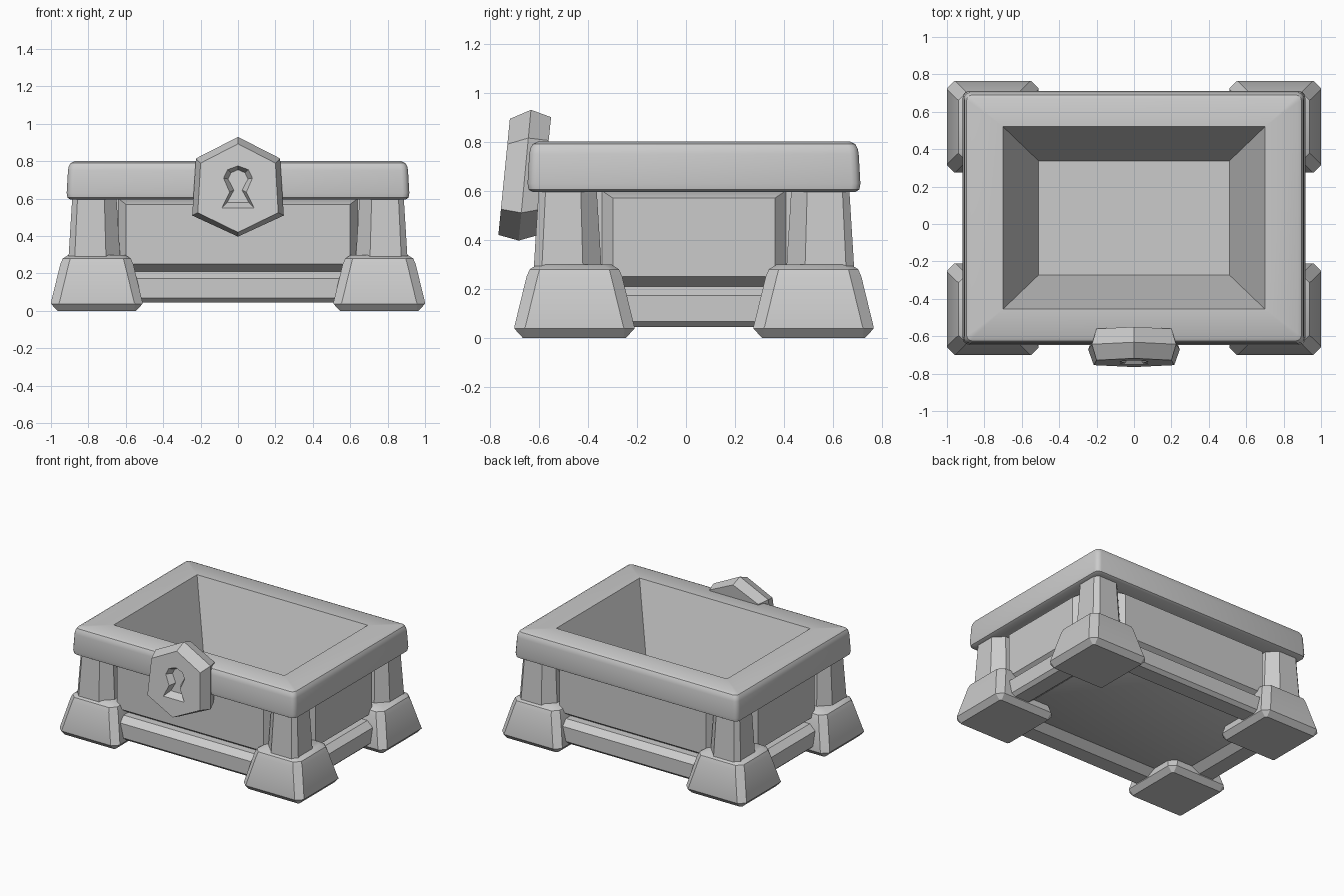
import bpy, bmesh, math

if "Cube" in bpy.data.objects:
    bpy.data.objects.remove(bpy.data.objects["Cube"])

CY = 0.0325  # centre of the chest in y (the lock sticks out in front)


def loft(name, rings, closed=False, angle=30):
    """Skin a stack of equal-length rings; cap the ends unless closed."""
    bm = bmesh.new()
    vs = [[bm.verts.new(p) for p in r] for r in rings]
    n = len(rings[0])
    pairs = list(zip(vs, vs[1:]))
    if closed:
        pairs.append((vs[-1], vs[0]))
    for a, b in pairs:
        for i in range(n):
            j = (i + 1) % n
            bm.faces.new((a[i], a[j], b[j], b[i]))
    if not closed:
        bm.faces.new(vs[0])
        bm.faces.new(vs[-1])
    bmesh.ops.remove_doubles(bm, verts=bm.verts, dist=1e-5)
    bmesh.ops.recalc_face_normals(bm, faces=bm.faces)
    me = bpy.data.meshes.new(name)
    bm.to_mesh(me)
    bm.free()
    ob = bpy.data.objects.new(name, me)
    bpy.context.collection.objects.link(ob)
    if angle:
        bpy.ops.object.select_all(action='DESELECT')
        ob.select_set(True)
        bpy.context.view_layer.objects.active = ob
        bpy.ops.object.shade_smooth_by_angle(angle=math.radians(angle))
    return ob


def rect(cx, cy, hx, hy, z, r=0.0, seg=1):
    """Rectangle ring with corners rounded by seg segments."""
    pts = []
    for q, (sx, sy) in enumerate([(1, 1), (-1, 1), (-1, -1), (1, -1)]):
        for k in range(seg + 1):
            a = math.pi / 2 * (q + k / seg)
            pts.append((cx + sx * (hx - r) + r * math.cos(a),
                        cy + sy * (hy - r) + r * math.sin(a), z))
    return pts


# Open body: tapered hollow, rounded rim, outer walls
profile = [(.51, .305, .24, 0), (.70, .4875, .80, 0), (.875, .6375, .80, .02),
           (.895, .6575, .79, .03), (.905, .6675, .772, .035), (.909, .6715, .75, .035),
           (.916, .6785, .63, .035), (.912, .6745, .605, .035), (.895, .6575, .595, .03),
           (.79, .5325, .595, 0), (.79, .5325, .13, 0), (.72, .4625, .09, 0)]
loft("chest_body", [rect(0, CY, hx, hy, z, r, 3) for hx, hy, z, r in profile])

# Raised panels on the four sides
for s, side in ((-1, "front"), (1, "back")):
    rings = []
    for d, w, lo, hi in ((.50, .64, .21, .60), (.5325, .64, .21, .60), (.5925, .60, .25, .57)):
        y = CY + s * d
        rings.append([(-w, y, lo), (w, y, lo), (w, y, hi), (-w, y, hi)])
    loft(side + "_panel", rings)
for s, side in ((-1, "left"), (1, "right")):
    rings = []
    for d, w, lo, hi in ((.76, .375, .21, .60), (.79, .375, .21, .60), (.845, .33, .25, .57)):
        x = s * d
        rings.append([(x, CY - w, lo), (x, CY + w, lo), (x, CY + w, hi), (x, CY - w, hi)])
    loft(side + "_panel", rings)

# Base sill running around between the feet
sill = [(.025, .045), (0, .068), (0, .173), (.05, .21), (.16, .21), (.21, .10), (.14, .045)]
loft("base_sill", [rect(0, CY, .89 - d, .6375 - d, z) for d, z in sill], closed=True)

# Corner posts and feet
post_outline = [(.45, -1), (1, -.45), (1, .76), (.76, 1), (-.45, 1), (-1, .45), (-1, 0), (0, -1)]
foot_levels = [(.21, 0, .01), (.245, .038, .04), (.245, .045, .045), (.195, .25, .045),
               (.182, .28, .04), (.15, .30, .035)]
for sx, xn in ((-1, "left"), (1, "right")):
    for sy, yn in ((-1, "front"), (1, "back")):
        loft(f"{yn}_{xn}_post",
             [[(sx * (.768 + h * a), CY + sy * (.515 + h * b), z) for a, b in post_outline]
              for h, z in ((.139, .27), (.118, .61))])
        loft(f"{yn}_{xn}_foot",
             [rect(sx * .755, CY + sy * .4875, h, h, z, r) for h, z, r in foot_levels])


# Lock plate: tilted hexagon, widest in the middle of its thickness
def hexa(y_top, y_bot, top, up, low, bot):
    pts = [(0, top), up, low, (0, bot), (-low[0], low[1]), (-up[0], up[1])]
    return [(x, y_bot + (y_top - y_bot) * (z - bot) / (top - bot), z) for x, z in pts]


lock = loft("lock_plate", [
    hexa(-.718, -.765, .893, (.20, .79), (.215, .525), .42),
    hexa(-.632, -.682, .93, (.225, .815), (.245, .51), .397),
    hexa(-.55, -.60, .90, (.20, .805), (.215, .525), .42)], angle=0)

# Keyhole recess with sloping sides
outer = [(0, .775), (.055, .755), (.077, .71), (.045, .635), (.086, .55)]
inner = [(0, .755), (.038, .738), (.053, .705), (.022, .645), (.058, .58)]


def key_ring(half, off):
    pts = half + [(-x, z) for x, z in reversed(half[1:])]
    return [(x, -.718 - (.893 - z) * .099 + off, z) for x, z in pts]


cutter = loft("keyhole_cutter",
              [key_ring(outer, -.03), key_ring(outer, 0), key_ring(inner, .045)], angle=0)
cutter.hide_render = True
cutter.hide_viewport = True
mod = lock.modifiers.new("keyhole", 'BOOLEAN')
mod.object = cutter
mod.operation = 'DIFFERENCE'
mod.solver = 'EXACT'
